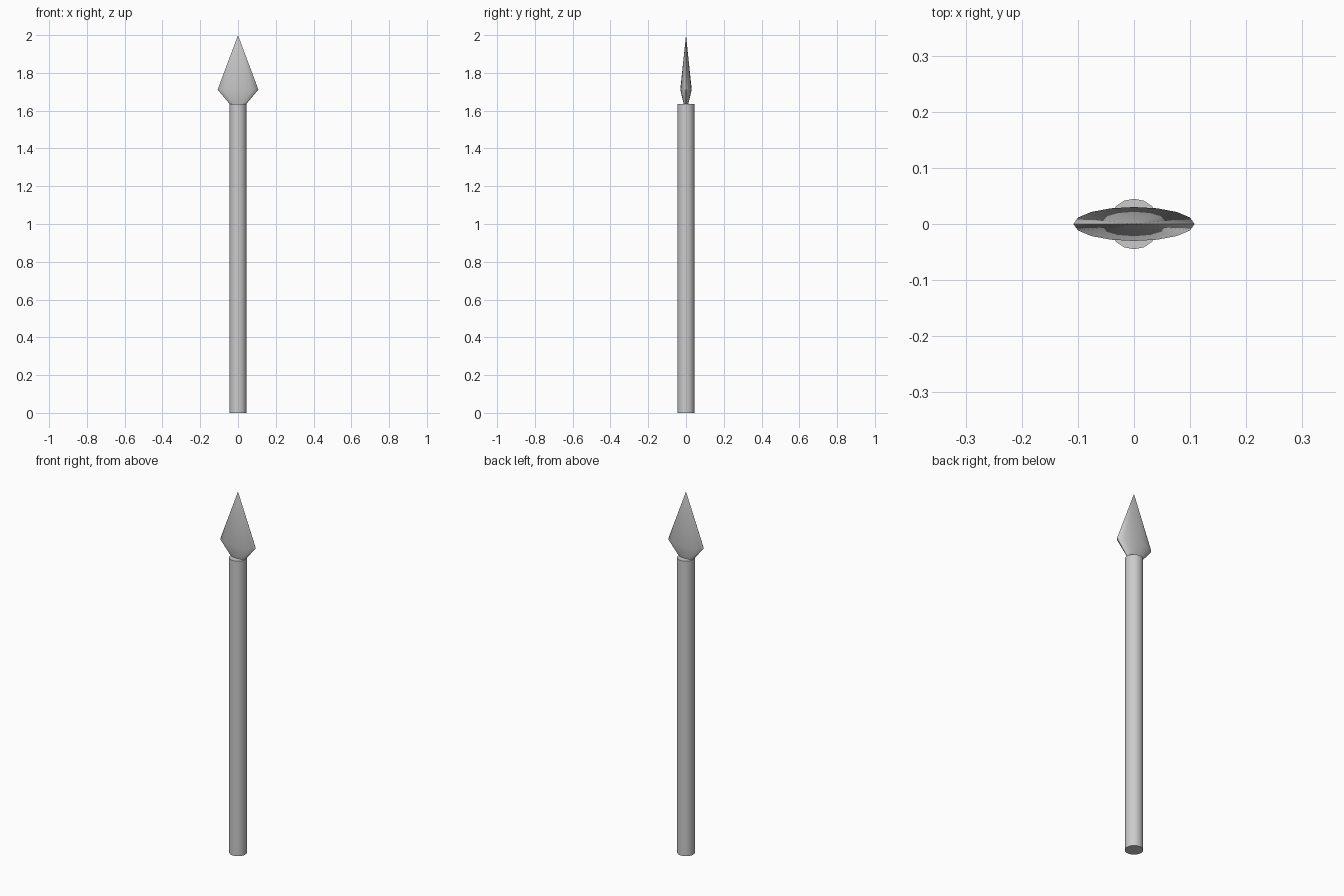
import bpy, bmesh, math

if "Cube" in bpy.data.objects:
    bpy.data.objects.remove(bpy.data.objects["Cube"])

SIDES = 16


def lathe(name, profile, y_scale=1.0, smooth_angle=40):
    """Revolve (radius, z) points round z; radius 0 makes a point."""
    bm = bmesh.new()
    rings = []
    for r, z in profile:
        if r == 0:
            rings.append([bm.verts.new((0, 0, z))] * SIDES)
        else:
            rings.append([bm.verts.new((r * math.cos(2 * math.pi * i / SIDES),
                                        r * y_scale * math.sin(2 * math.pi * i / SIDES), z))
                          for i in range(SIDES)])
    for low, high in zip(rings, rings[1:]):
        for i in range(SIDES):
            j = (i + 1) % SIDES
            corners = list(dict.fromkeys((low[i], low[j], high[j], high[i])))
            bm.faces.new(corners)
    # flat caps on open ends
    for ring in (rings[0], rings[-1]):
        if ring[0] is not ring[1]:
            bm.faces.new(ring)
    bmesh.ops.recalc_face_normals(bm, faces=bm.faces)
    mesh = bpy.data.meshes.new(name)
    bm.to_mesh(mesh)
    bm.free()
    obj = bpy.data.objects.new(name, mesh)
    bpy.context.collection.objects.link(obj)
    bpy.ops.object.select_all(action='DESELECT')
    bpy.context.view_layer.objects.active = obj
    obj.select_set(True)
    bpy.ops.object.shade_smooth_by_angle(angle=math.radians(smooth_angle))
    return obj


# Round wooden pole
lathe("shaft", [(0.045, 0), (0.045, 1.635)])

# Flattened leaf-shaped blade
lathe("spear_head", [(0.043, 1.634), (0.108, 1.712), (0, 2.0)], y_scale=0.28)
